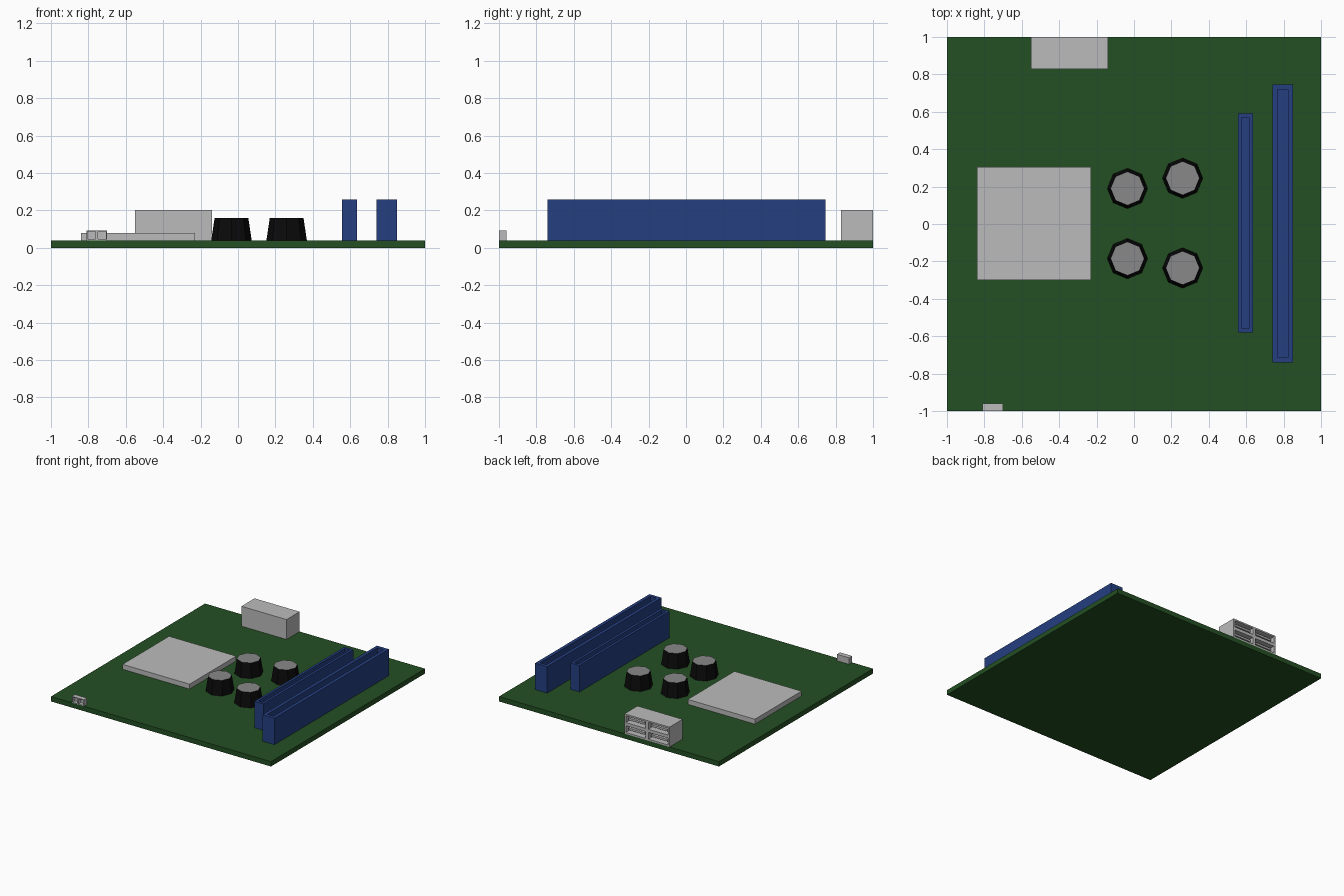
import bpy, bmesh
from mathutils import Vector, Matrix

if "Cube" in bpy.data.objects:
    bpy.data.objects.remove(bpy.data.objects["Cube"], do_unlink=True)


def material(name, r, g, b):
    m = bpy.data.materials.new(name)
    m.use_nodes = True
    m.diffuse_color = (r, g, b, 1)
    bsdf = m.node_tree.nodes["Principled BSDF"]
    bsdf.inputs["Base Color"].default_value = (r, g, b, 1)
    bsdf.inputs["Roughness"].default_value = 0.8
    return m


GREEN = material("board green", 0.018, 0.08, 0.017)
BLUE = material("slot blue", 0.018, 0.05, 0.22)
SILVER = material("light grey", 0.5, 0.5, 0.5)
GREY = material("cap grey", 0.25, 0.25, 0.25)
BLACK = material("can black", 0.003, 0.003, 0.003)

TOP = 0.04  # upper surface of the board


def finish(name, bm, *mats):
    mesh = bpy.data.meshes.new(name)
    bm.to_mesh(mesh)
    bm.free()
    for m in mats:
        mesh.materials.append(m)
    obj = bpy.data.objects.new(name, mesh)
    bpy.context.scene.collection.objects.link(obj)
    return obj


def box_mesh(x, y, z):
    """Box from (min, max) pairs."""
    bm = bmesh.new()
    bmesh.ops.create_cube(bm, size=1)
    for v in bm.verts:
        v.co = [lo + (c + 0.5) * (hi - lo) for c, (lo, hi) in zip(v.co, (x, y, z))]
    return bm


def box(name, x, y, z, mat):
    return finish(name, box_mesh(x, y, z), mat)


def split(bm, point, normal):
    geom = bm.verts[:] + bm.edges[:] + bm.faces[:]
    bmesh.ops.bisect_plane(bm, geom=geom, plane_co=point, plane_no=normal)


def pocket(bm, direction, rim, depth):
    """Sink a rimmed recess into every face that looks along direction."""
    bm.normal_update()
    faces = [f for f in bm.faces if f.normal.dot(Vector(direction)) > 0.9]
    bmesh.ops.inset_individual(bm, faces=faces, thickness=rim, use_even_offset=True)
    bm.normal_update()
    bmesh.ops.inset_individual(bm, faces=faces, thickness=0, depth=-depth)


# Circuit board and processor
box("circuit_board", (-1, 1), (-1, 1), (0, TOP), GREEN)
box("processor", (-0.84, -0.23), (-0.30, 0.305), (TOP, 0.08), SILVER)

# Expansion slots with a long groove on top
for name, x, y, rim in (("short_slot", (0.555, 0.637), (-0.58, 0.59), 0.021),
                        ("long_slot", (0.74, 0.85), (-0.74, 0.745), 0.027)):
    bm = box_mesh(x, y, (TOP, 0.257))
    pocket(bm, (0, 0, 1), rim, 0.12)
    finish(name, bm, BLUE)

# Tapered eight-sided capacitors
for i, (x, y) in enumerate(((-0.035, 0.19), (-0.035, -0.185), (0.26, 0.245), (0.26, -0.235))):
    bm = bmesh.new()
    bmesh.ops.create_cone(bm, cap_ends=True, segments=8, radius1=0.108, radius2=0.09,
                          depth=0.12, matrix=Matrix.Translation((x, y, TOP + 0.06)))
    bm.normal_update()
    for f in bm.faces:
        f.material_index = int(f.normal.z > 0.9)
    finish(f"capacitor_{i + 1}", bm, BLACK, GREY)

# Rear port block: two by two sockets, each with a tongue
px, pz = (-0.55, -0.14), (TOP, 0.203)
mid_x, mid_z = sum(px) / 2, sum(pz) / 2
bm = box_mesh(px, (0.83, 1), pz)
split(bm, (mid_x, 0, 0), (1, 0, 0))
split(bm, (0, 0, mid_z), (0, 0, 1))
pocket(bm, (0, 1, 0), 0.013, 0.1)
finish("rear_port_block", bm, SILVER)
for col, cx in (("right", mid_x - 0.1025), ("left", mid_x + 0.1025)):
    for row, cz in (("lower", mid_z - 0.041), ("upper", mid_z + 0.041)):
        box(f"{col}_{row}_port_tongue", (cx - 0.075, cx + 0.075), (0.9, 0.985),
            (cz - 0.008, cz + 0.008), SILVER)

# Small front connector with two sockets
bm = box_mesh((-0.81, -0.70), (-1, -0.96), (TOP, 0.093))
split(bm, (-0.755, 0, 0), (1, 0, 0))
pocket(bm, (0, -1, 0), 0.006, 0.03)
finish("front_connector", bm, SILVER)
